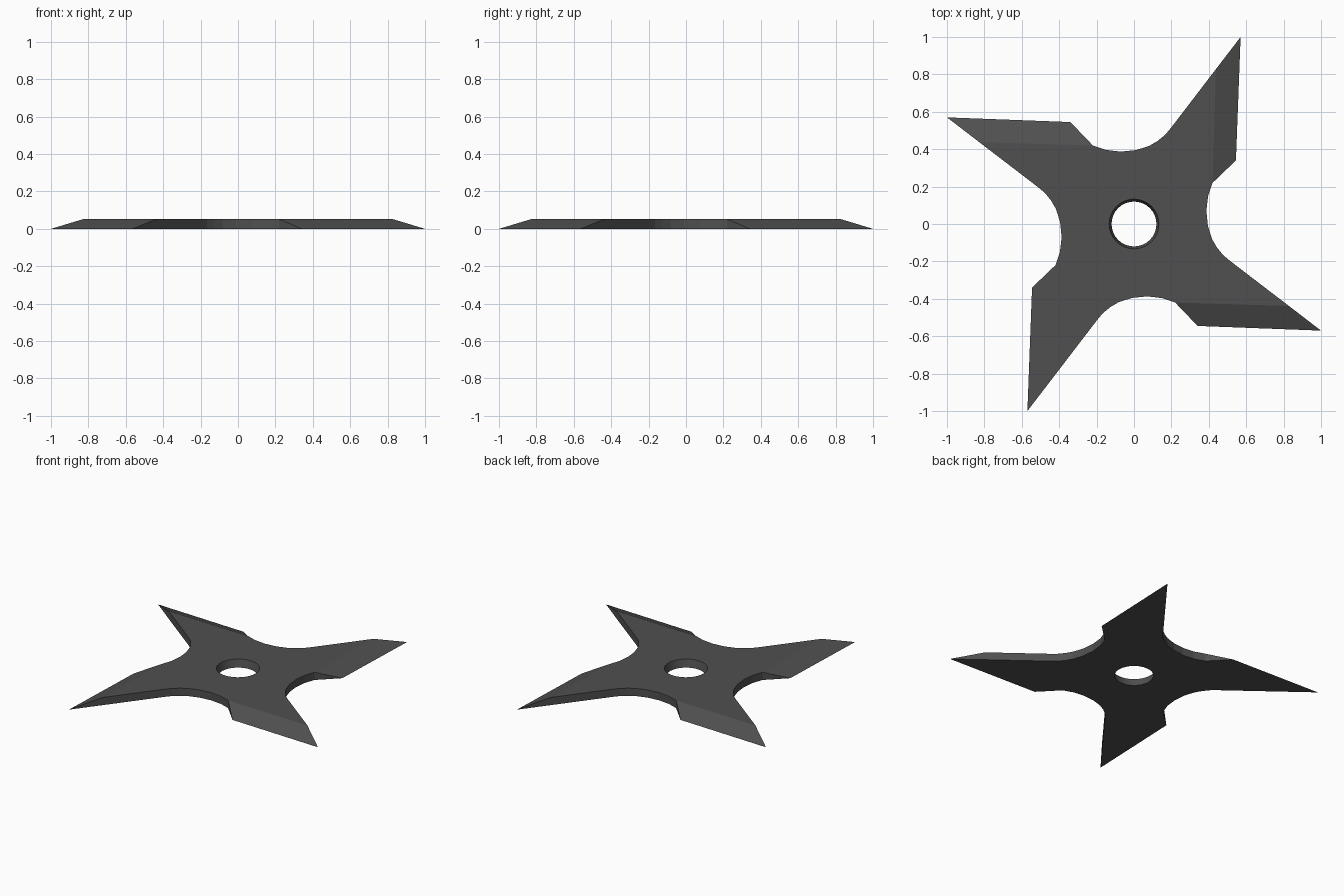
import bpy, bmesh, math
from mathutils import Matrix, Vector

if "Cube" in bpy.data.objects:
    bpy.data.objects.remove(bpy.data.objects["Cube"])

H = 0.052                 # plate thickness
SEG = 32                  # sides of the centre hole
# Outline of one arm: curved valley, then the straight back edge up to the bevel
VALLEY = [(-0.22, 0.42), (-0.15, 0.396), (-0.07, 0.387), (0.01, 0.395),
          (0.08, 0.417), (0.125, 0.443), (0.165, 0.475), (0.20, 0.517),
          (0.438, 0.828)]
TIP, HEEL = (0.57, 1.0), (0.545, 0.34)

bm = bmesh.new()


def vert(p, z, turn):
    spin = Matrix.Rotation(-turn * math.pi / 2, 3, 'Z')
    return bm.verts.new(spin @ Vector((p[0], p[1], z)))


# Four arms, each turned a quarter
arms = []
for t in range(4):
    arms.append(([vert(p, 0, t) for p in VALLEY], [vert(p, H, t) for p in VALLEY],
                 vert(TIP, 0, t), vert(HEEL, 0, t)))

bottom, top = [], []
for t, (lo, hi, tip, heel) in enumerate(arms):
    nlo, nhi = arms[(t + 1) % 4][:2]
    # side walls
    for i in range(len(lo) - 1):
        bm.faces.new((lo[i], lo[i + 1], hi[i + 1], hi[i]))
    bm.faces.new((lo[-1], tip, hi[-1]))
    bm.faces.new((heel, nlo[0], nhi[0]))
    # ground cutting bevel
    bm.faces.new((hi[-1], tip, heel, nhi[0]))
    bottom += lo + [tip, heel]
    top += hi


# Centre hole, slightly wider at the top
def ring(r, z):
    return [bm.verts.new((r * math.cos(2 * math.pi * i / SEG),
                          r * math.sin(2 * math.pi * i / SEG), z)) for i in range(SEG)]


hole_lo, hole_hi = ring(0.12, 0), ring(0.133, H)
for i in range(SEG):
    j = (i + 1) % SEG
    bm.faces.new((hole_lo[i], hole_hi[i], hole_hi[j], hole_lo[j]))


# Flat faces between outline and hole
def loop_edges(vs):
    out = []
    for a, b in zip(vs, vs[1:] + vs[:1]):
        out.append(bm.edges.get((a, b)) or bm.edges.new((a, b)))
    return out


for outer, inner in ((bottom, hole_lo), (top, hole_hi)):
    bmesh.ops.triangle_fill(bm, use_beauty=True,
                            edges=loop_edges(outer) + loop_edges(inner))
bmesh.ops.recalc_face_normals(bm, faces=bm.faces[:])

mesh = bpy.data.meshes.new("throwing_star")
bm.to_mesh(mesh)
bm.free()
star = bpy.data.objects.new("throwing_star", mesh)
bpy.context.collection.objects.link(star)

# Dark steel
steel = bpy.data.materials.new("dark_steel")
steel.diffuse_color = (0.08, 0.08, 0.08, 1)
steel.use_nodes = True
steel.node_tree.nodes["Principled BSDF"].inputs["Base Color"].default_value = steel.diffuse_color
mesh.materials.append(steel)
